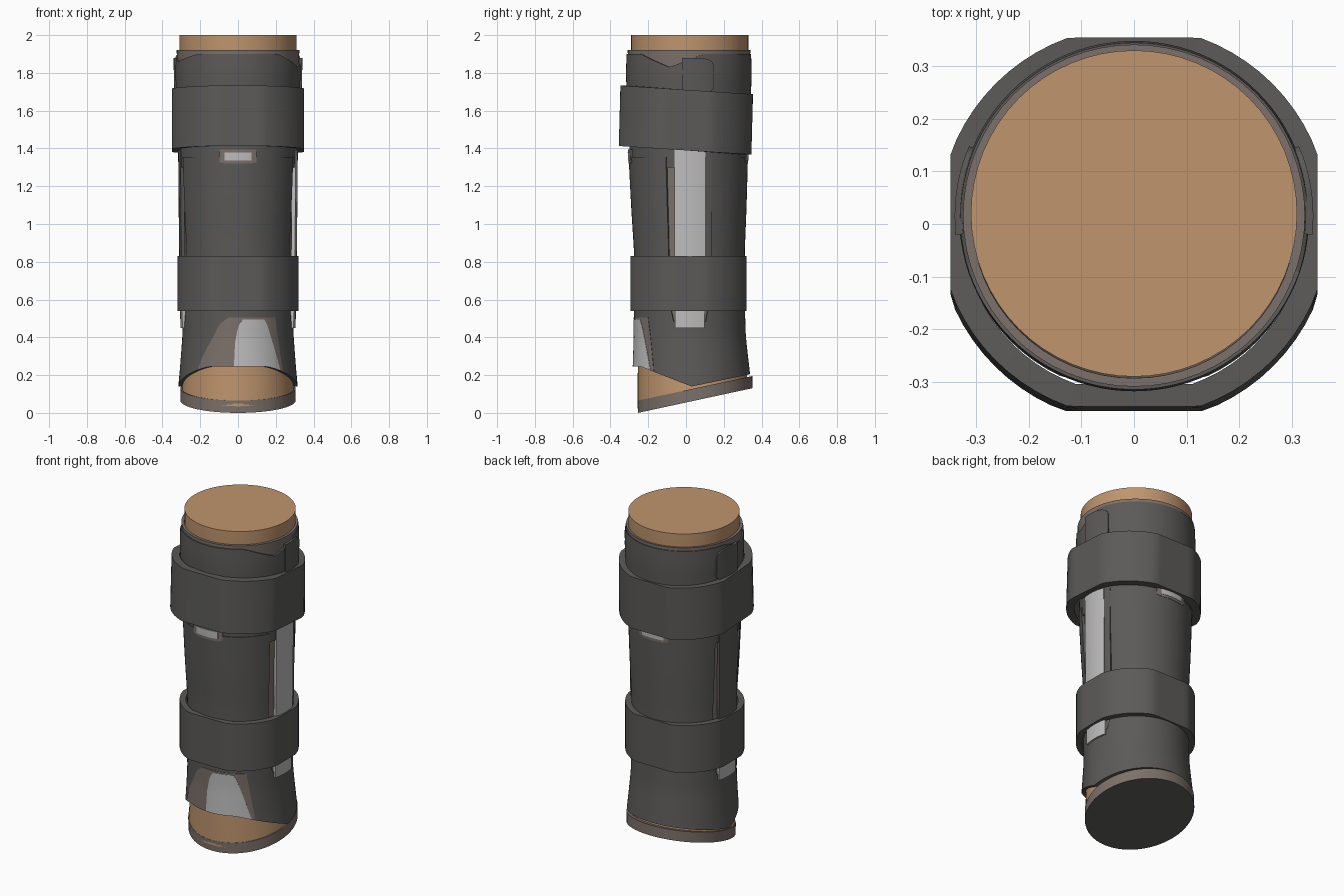
import bpy, bmesh, math

if "Cube" in bpy.data.objects:
    bpy.data.objects.remove(bpy.data.objects["Cube"])

def mat(name, rgb):
    m = bpy.data.materials.new(name)
    m.diffuse_color = (*rgb, 1)
    m.use_nodes = True
    m.node_tree.nodes["Principled BSDF"].inputs["Base Color"].default_value = m.diffuse_color
    return m

TAN = mat("tan skin", (.52, .30, .155))
DARK = mat("dark grey armour", (.105, .102, .099))
BROWN = mat("brown grey liner", (.20, .165, .145))
WHITE = mat("light grey panel", (.52, .51, .51))

def const(v):
    return v if callable(v) else (lambda _: v)

def lerp(table, x):
    """Linear interpolation in rows (x, value, value...)."""
    if x <= table[0][0]:
        return table[0][1:]
    for a, b in zip(table, table[1:]):
        if x <= b[0]:
            f = (x - a[0]) / (b[0] - a[0])
            return [p + (q - p) * f for p, q in zip(a[1:], b[1:])]
    return table[-1][1:]

def tube(name, m, prof, lo, hi, a0=0, a1=360, th=.02, n=64, rows=6, clip=None,
         tilt=0, solid=False, cap=None):
    """Wall round the z axis. prof: (z, radius, centre y). Angle 0 = front, 90 = +x.
    lo/hi depend on the angle, a0/a1 on the height fraction."""
    full = not callable(a0) and a1 - a0 == 360
    lo, hi, a0, a1 = map(const, (lo, hi, a0, a1))
    bm = bmesh.new()

    def point(s, t, d):
        deg = a0(t) + (a1(t) - a0(t)) * s
        a = math.radians(deg)
        z = lo(deg) + (hi(deg) - lo(deg)) * t
        r, cy = lerp(prof, z)
        x, y = r * math.sin(a), -r * math.cos(a)
        if clip:
            x = max(-clip[0], min(clip[0], x))
            y = max(-clip[1], min(clip[1], y))
        k = 1 - d / r
        return bm.verts.new((x * k, y * k + cy, z + tilt * y))

    ts = [i / rows for i in range(rows + 1)]
    cols = []
    for j in range(n if full else n + 1):
        c = [point(j / n, t, 0) for t in ts]
        if not solid:
            c += [point(j / n, t, th) for t in reversed(ts)]
        cols.append(c)
    L = len(cols[0])
    for j in range(n):
        A, B = cols[j], cols[(j + 1) % len(cols)]
        for i in range(L - 1 if solid else L):
            k = (i + 1) % L
            bm.faces.new((A[i], B[i], B[k], A[k]))
    if solid:
        bottom = bm.faces.new([c[0] for c in cols])
        bm.faces.new([c[-1] for c in cols])
        if cap:
            bottom.material_index = 1
    elif not full:
        for c in (cols[0], cols[-1]):
            for i in range(rows):
                bm.faces.new((c[i], c[i + 1], c[L - 2 - i], c[L - 1 - i]))
    bmesh.ops.recalc_face_normals(bm, faces=bm.faces)
    me = bpy.data.meshes.new(name)
    bm.to_mesh(me)
    bm.free()
    me.materials.append(m)
    if cap:
        me.materials.append(cap)
    me.shade_smooth()
    me.set_sharp_from_angle(angle=math.radians(32))
    ob = bpy.data.objects.new(name, me)
    bpy.context.collection.objects.link(ob)

def front_y(deg):
    return -math.cos(math.radians(deg))

def wrap(deg):
    return (deg + 180) % 360 - 180

# limb and slanted sole
tube("limb", TAN, [(.1, .298, .042), (.3, .28, .025), (.85, .27, .018), (1.6, .29, .018),
                   (1.88, .31, .02), (2, .31, .02)],
     lambda a: .1 + .065 * front_y(a), 2, solid=True, rows=20)
tube("sole", BROWN, [(0, .305, .05), (.2, .305, .046)],
     lambda a: .0655 + .0655 * front_y(a), lambda a: .13 + .065 * front_y(a),
     solid=True, rows=2, cap=DARK)

# soft liner under the armour
tube("liner", BROWN, [(.3, .285, .022), (.85, .282, .018), (1.35, .302, .014),
                      (1.7, .315, .015), (1.92, .325, .016)], .3, 1.92, th=.016, rows=10)

# top cuff with its dipped upper edge and side tabs
def cuff_top(a):
    a = wrap(a)
    depth = .07 if a > 0 else .04
    d = abs(abs(a) - 72) / 32
    return 1.9 - depth * max(0, 1 - d)

tube("top_cuff", DARK, [(1.6, .326, .015), (1.8, .333, .015), (1.92, .329, .015)],
     1.6, cuff_top, th=.015, n=96)
for side, name in ((1, "right"), (-1, "left")):
    def tab_edge(deg, c=90 * side):
        f = max(0, (side * deg - 98) / 15)
        return .03 * (1 - math.sqrt(max(0, 1 - f * f)))
    s = sorted((side * 84, side * 113))
    tube(name + "_cuff_tab", DARK, [(1.6, .338, .015), (1.9, .341, .015)],
         lambda a: 1.69 + tab_edge(a), lambda a: 1.88 - tab_edge(a) * 1.3,
         *s, th=.015, n=14)

# upper and lower straps, round with flattened sides
tube("upper_strap", DARK, [(1.38, .375, -.005), (1.72, .372, .004)], 1.39, 1.71,
     th=.045, n=72, clip=(.349, .351), tilt=-.065, rows=3)
tube("lower_strap", DARK, [(.54, .332, .012), (.83, .332, .012)], .54, .83,
     th=.035, n=72, clip=(.319, .307), rows=3)

# main shell halves, with an under sleeve showing below the upper strap
SHELL = [(.85, .293, .018), (1.1, .306, .015), (1.36, .316, .012)]
tube("under_sleeve", DARK, [(1.3, .309, .013), (1.45, .315, .013)], 1.3, 1.45, th=.01)
tube("front_shell", DARK, SHELL, .78, 1.355, -68, 68, n=32)
tube("back_shell", DARK, SHELL, .78, 1.355, 112, 248, n=32)

# side strips: light panel on the right, dark on the left
STRIP = [(.4, .304, .02), (.85, .312, .02), (1.4, .317, .02)]
tube("right_panel", WHITE, STRIP, .45, 1.42, 75, 105, n=8)
tube("right_panel_edge", DARK, [(.8, .306, .02), (1.4, .314, .02)], .8, 1.42, 105, 112, n=3)
tube("left_strip", DARK, STRIP, .8, 1.42, 254, 286, n=8)
tube("left_lower_panel", WHITE, STRIP, .45, .6, 255, 285, n=8, rows=2)

# small window slots below the upper strap, front and back
SLOT = [(1.3, .3165, .012), (1.42, .3195, .012)]
for c, name in ((0, "front"), (180, "back")):
    tube(name + "_slot", BROWN, SLOT, lambda a: 1.32 + .0012 * max(0, abs(a - c) - 12), 1.395,
         c - 18, c + 18, th=.008, n=12, rows=2)
    tube(name + "_slot_panel", WHITE, [(z, r + .002, y) for z, r, y in SLOT],
         1.335, 1.378, c - 13, c + 13, th=.008, n=8, rows=2)

# ankle guard with notched top and pointed lower edge
def ankle_bottom(a):
    f = front_y(a)
    return .14 + (.105 * min(1, abs(f) * 1.15) if f < 0 else .065 * f)

def ankle_top(a):
    return .485 if abs(abs(wrap(a)) - 90) < 17 else .55

ANKLE = [(.14, .316, .03), (.25, .306, .028), (.4, .295, .022), (.55, .294, .018)]
tube("ankle_guard", DARK, ANKLE, ankle_bottom, ankle_top, n=128, rows=8)

# brown and light panels on the ankle front
def plate(name, m, off, left, right, top):
    tube(name, m, [(z, r + off, y) for z, r, y in ANKLE],
         lambda a: ankle_bottom(a) + .001, top,
         lambda t: lerp(left, t)[0], lambda t: lerp(right, t)[0], th=.008, n=20, rows=8)

plate("ankle_brown_panel", BROWN, .002, [(0, -44), (.3, -36), (.6, -26), (.85, -20), (1, -10)],
      [(0, 50), (.5, 46), (1, 42)], .505)
plate("ankle_light_panel", WHITE, .004, [(0, -4), (.5, -3), (.85, 0), (1, 5)],
      [(0, 46), (.5, 38), (.9, 31), (1, 28)], .495)
